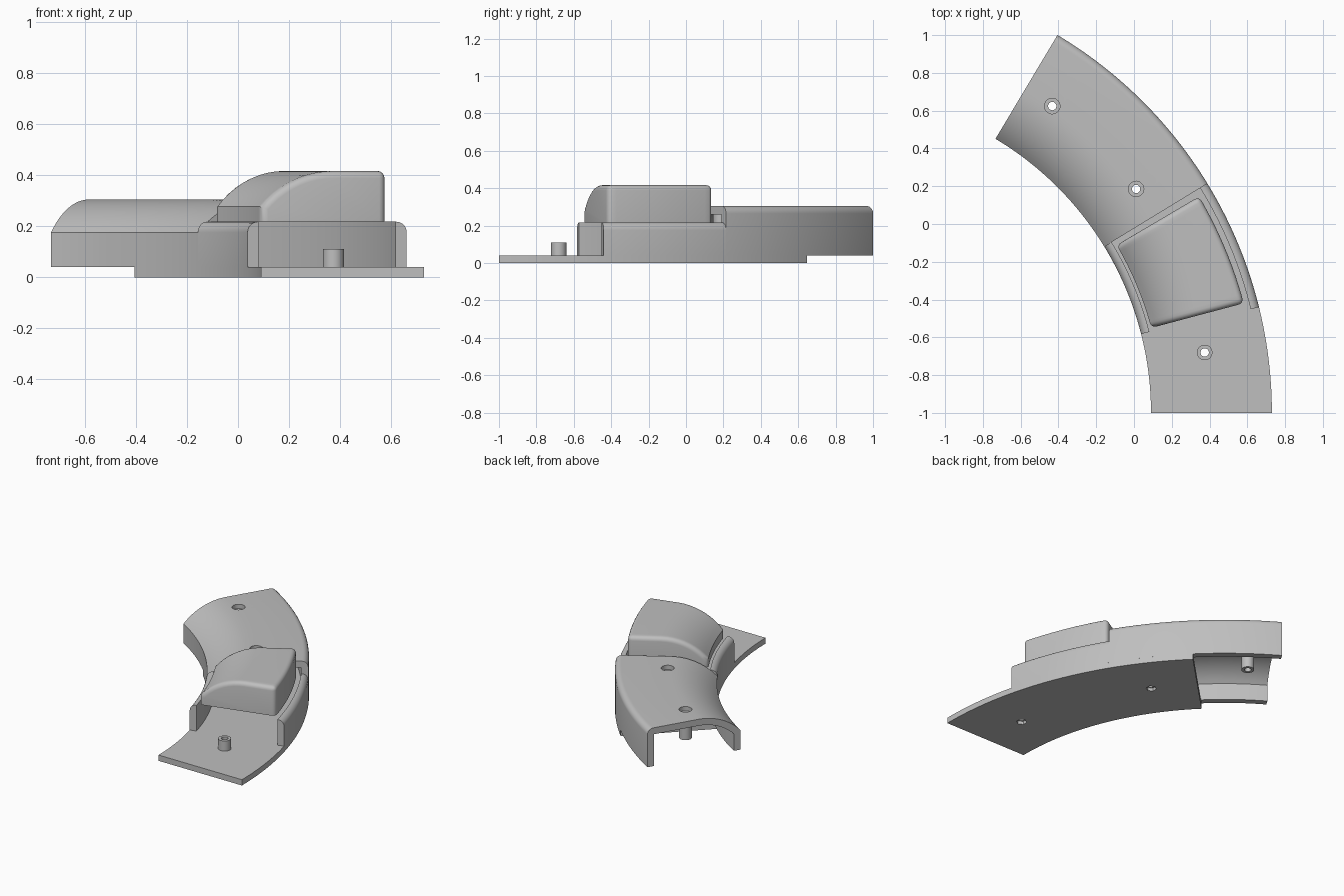
import bpy, bmesh
from math import sin, cos, radians, acos, pi
from mathutils import Vector

if "Cube" in bpy.data.objects:
    bpy.data.objects.remove(bpy.data.objects["Cube"])

# One plain grey for the whole model
grey = bpy.data.materials.new("light_grey")
grey.use_nodes = True
COLOUR = (0.52, 0.52, 0.52, 1)
grey.diffuse_color = COLOUR
grey.node_tree.nodes["Principled BSDF"].inputs["Base Color"].default_value = COLOUR

CENTRE = (-1.6, -1.0)            # centre of the bend
R_IN, R_OUT, WALL = 1.69, 2.33, 0.045
PLATE_TOP, RAIL_TOP = 0.04, 0.218
CAP_START, CAP_END = 31.4, 59.15
HOLE_R, PIN_R, PIN_TOP = 0.022, 0.041, 0.11


def on_bend(angle, r=2.0):
    a = radians(angle)
    return CENTRE[0] + r * cos(a), CENTRE[1] + r * sin(a)


def arc(cr, cz, radius, start, end, n):
    """Points of a circular arc in the (r, z) plane."""
    steps = [radians(start + (end - start) * i / n) for i in range(n + 1)]
    return [(cr + radius * cos(t), cz + radius * sin(t)) for t in steps]


def revolve(name, profile, a0, a1, n, centre=CENTRE, fillet=0):
    """Turn a closed (r, z) profile about a vertical axis."""
    bm = bmesh.new()
    full = a1 - a0 >= 360
    rings = []
    for i in range(n if full else n + 1):
        a = radians(a0 + (a1 - a0) * i / n)
        rings.append([bm.verts.new((centre[0] + r * cos(a), centre[1] + r * sin(a), z))
                      for r, z in profile])
    m = len(profile)
    for i in range(n):
        p, q = rings[i], rings[(i + 1) % len(rings)]
        for j in range(m):
            k = (j + 1) % m
            bm.faces.new((p[j], p[k], q[k], q[j]))
    if not full:
        bm.faces.new(rings[0])
        bm.faces.new(rings[-1])
    bmesh.ops.recalc_face_normals(bm, faces=bm.faces)
    if fillet:
        low = min(z for r, z in profile) + 0.001
        edges = [e for e in bm.edges if e.calc_face_angle(0) > radians(60)
                 and max(v.co.z for v in e.verts) > low]
        bmesh.ops.bevel(bm, geom=edges, offset=fillet, segments=4,
                        profile=0.5, affect='EDGES')
    mesh = bpy.data.meshes.new(name)
    bm.to_mesh(mesh)
    bm.free()
    mesh.materials.append(grey)
    ob = bpy.data.objects.new(name, mesh)
    bpy.context.collection.objects.link(ob)
    return ob


def activate(ob):
    bpy.ops.object.select_all(action='DESELECT')
    ob.select_set(True)
    bpy.context.view_layer.objects.active = ob


def cut_hole(ob, angle, radius, z0, z1, sides=32):
    x, y = on_bend(angle)
    bpy.ops.mesh.primitive_cylinder_add(vertices=sides, radius=radius, depth=z1 - z0,
                                        location=(x, y, (z0 + z1) / 2))
    cutter = bpy.context.object
    cutter.hide_render = True
    mod = ob.modifiers.new("hole", 'BOOLEAN')
    mod.operation, mod.solver, mod.object = 'DIFFERENCE', 'EXACT', cutter
    activate(ob)
    bpy.ops.object.modifier_apply(modifier=mod.name)
    bpy.data.objects.remove(cutter)


def shoulder(r, top, width, drop, n=12):
    """Arc rising from the inner side to a level top."""
    radius = (width ** 2 + drop ** 2) / (2 * drop)
    sweep = math_deg(acos((radius - drop) / radius))
    return arc(r + width, top - radius, radius, 90 + sweep, 90, n)


def math_deg(a):
    return a * 180 / pi


def rectangle(r0, r1, z0, z1):
    return [(r0, z0), (r0, z1), (r1, z1), (r1, z0)]


parts = []

# Curved base plate with through holes and hexagonal recesses below
plate = revolve("base_plate", rectangle(R_IN, R_OUT, 0, PLATE_TOP), 0, 45, 60)
PINS = (9.2, 36.35)
for a in PINS:
    cut_hole(plate, a, HOLE_R, -0.1, 0.1)
    cut_hole(plate, a, 0.034, -0.1, 0.022, 6)
parts.append(plate)

# Hollow locating pins on the plate
for i, a in enumerate(PINS):
    parts.append(revolve(f"locating_pin_{i + 1}",
                         rectangle(HOLE_R, PIN_R, PLATE_TOP - 0.005, PIN_TOP),
                         0, 360, 32, on_bend(a)))

# Side rails, rounded on the outward top corner
f = 0.042
inner_rail = [(R_IN, PLATE_TOP)] + arc(R_IN + f, RAIL_TOP - f, f, 180, 90, 6) + [
    (R_IN + WALL, RAIL_TOP), (R_IN + WALL, PLATE_TOP)]
outer_rail = [(R_OUT - WALL, PLATE_TOP), (R_OUT - WALL, RAIL_TOP)] + arc(
    R_OUT - f, RAIL_TOP - f, f, 90, 0, 6) + [(R_OUT, PLATE_TOP)]
parts.append(revolve("inner_rail", inner_rail, 14.3, CAP_START, 24))
parts.append(revolve("outer_rail", outer_rail, 13.9, CAP_START, 24))

# Hollow rear cover: sloped inner shoulder, flat top, rounded outer corner
TOP = 0.305
skin = [(R_IN, PLATE_TOP)] + shoulder(R_IN, TOP, 0.29, 0.13) + arc(
    R_OUT - 0.04, TOP - 0.04, 0.04, 90, 0, 6) + [(R_OUT, PLATE_TOP)]
lining = [(R_OUT - WALL, PLATE_TOP), (R_OUT - WALL, TOP - WALL)] + shoulder(
    R_IN + WALL, TOP - WALL, 0.245, 0.103)[::-1] + [(R_IN + WALL, PLATE_TOP)]
cover = revolve("rear_cover", skin + lining, CAP_START, CAP_END, 40)
SCREWS = (36.35, 54.3)
for a in SCREWS:
    cut_hole(cover, a, HOLE_R, 0.2, 0.4)
    cut_hole(cover, a, PIN_R, 0.275, 0.4)
parts.append(cover)

# Screw sockets hanging under the cover
for i, a in enumerate(SCREWS):
    parts.append(revolve(f"screw_socket_{i + 1}",
                         rectangle(HOLE_R, PIN_R, PIN_TOP, 0.27),
                         0, 360, 32, on_bend(a)))

# Raised block above the channel, with rounded upper edges
b0, b1, block_top = 1.75, 2.257, 0.417
block = [(b0, RAIL_TOP)] + shoulder(b0, block_top, 0.3, 0.14, 9) + [
    (b1, block_top), (b1, RAIL_TOP)]
parts.append(revolve("raised_block", block, 14.9, 30.5, 12, fillet=0.028))

for ob in parts:
    activate(ob)
    bpy.ops.object.shade_smooth_by_angle(angle=radians(30))
